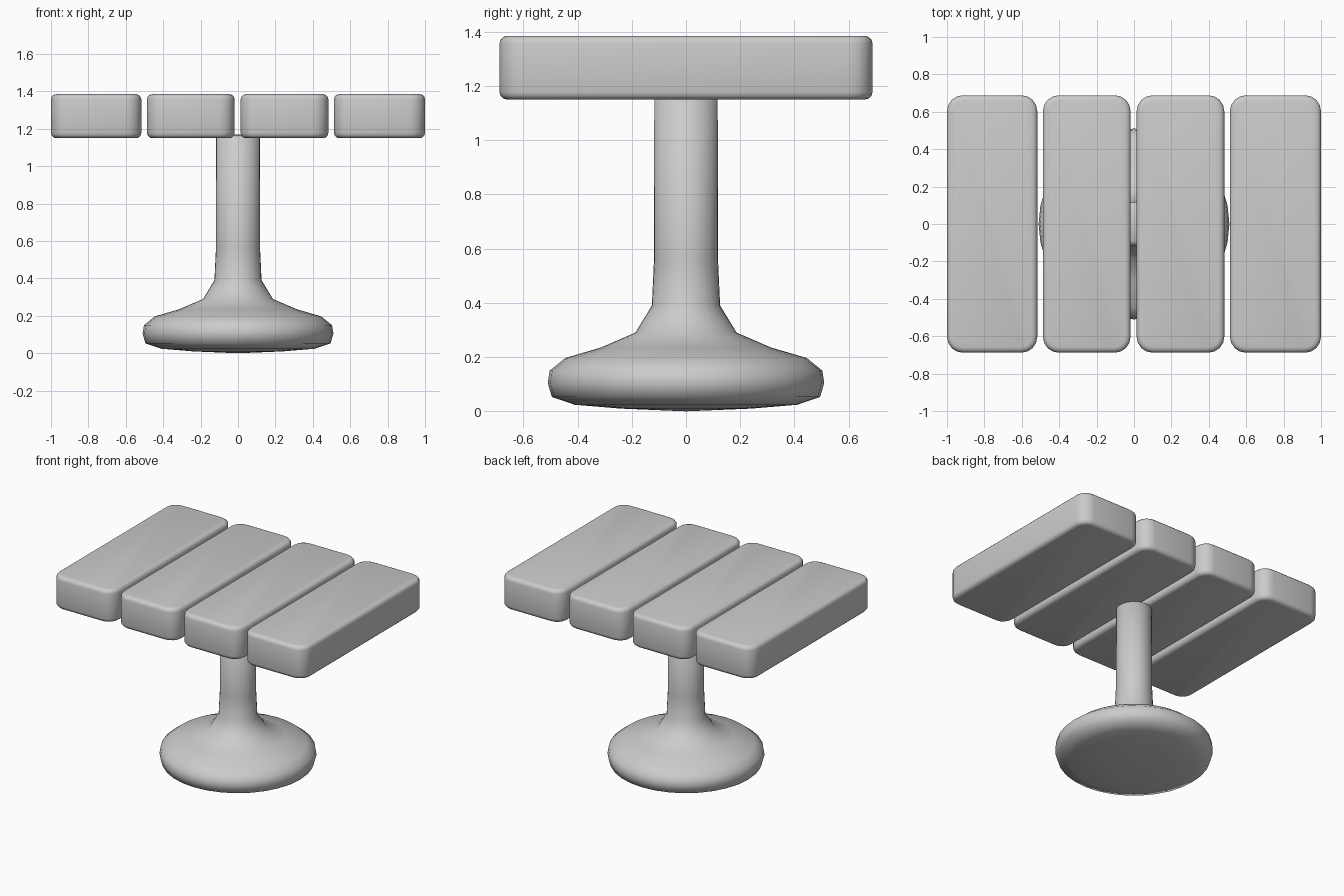
import bpy, bmesh, math

default = bpy.data.objects.get("Cube")
if default:
    bpy.data.objects.remove(default, do_unlink=True)

grey = bpy.data.materials.new("plain grey")
grey.use_nodes = True
grey.diffuse_color = (0.6, 0.6, 0.6, 1)
grey.node_tree.nodes["Principled BSDF"].inputs["Base Color"].default_value = (0.6, 0.6, 0.6, 1)


def finish(name, bm):
    bmesh.ops.recalc_face_normals(bm, faces=bm.faces)
    for face in bm.faces:
        face.smooth = True
    mesh = bpy.data.meshes.new(name)
    bm.to_mesh(mesh)
    bm.free()
    mesh.materials.append(grey)
    obj = bpy.data.objects.new(name, mesh)
    bpy.context.collection.objects.link(obj)
    return obj


def plank(name, x0, x1, y=0.688, z0=1.15, z1=1.385):
    """Board with broad upright corners and softened top and bottom rims."""
    bm = bmesh.new()
    bmesh.ops.create_cube(bm, size=1)
    for v in bm.verts:
        v.co = (x1 if v.co.x > 0 else x0, math.copysign(y, v.co.y),
                z1 if v.co.z > 0 else z0)
    upright = [e for e in bm.edges if abs(e.verts[0].co.z - e.verts[1].co.z) > 0.1]
    bmesh.ops.bevel(bm, geom=upright, offset=0.085, segments=4,
                    profile=0.5, affect='EDGES')
    rims = [e for e in bm.edges if abs(e.verts[0].co.z - e.verts[1].co.z) < 0.01]
    bmesh.ops.bevel(bm, geom=rims, offset=0.028, segments=3,
                    profile=0.5, affect='EDGES')
    return finish(name, bm)


# Tabletop boards
for i, (x0, x1) in enumerate([(-1, -0.517), (-0.487, -0.018),
                              (0.014, 0.483), (0.513, 1)]):
    plank(f"tabletop_plank_{i + 1}", x0, x1)

# Pedestal: flared foot and column in one turned profile
profile = [(0, 0.0), (0.24, 0.01), (0.41, 0.024), (0.495, 0.053), (0.51, 0.105),
           (0.503, 0.15), (0.445, 0.197), (0.315, 0.235), (0.187, 0.29),
           (0.126, 0.39), (0.118, 0.56), (0.117, 1.15), (0.09, 1.163), (0, 1.17)]
bm = bmesh.new()
verts = [bm.verts.new((r, 0, z)) for r, z in profile]
edges = [bm.edges.new(pair) for pair in zip(verts, verts[1:])]
bmesh.ops.spin(bm, geom=verts + edges, cent=(0, 0, 0), axis=(0, 0, 1),
               angle=math.tau, steps=32)
bmesh.ops.remove_doubles(bm, verts=bm.verts, dist=0.0005)
finish("pedestal", bm)
